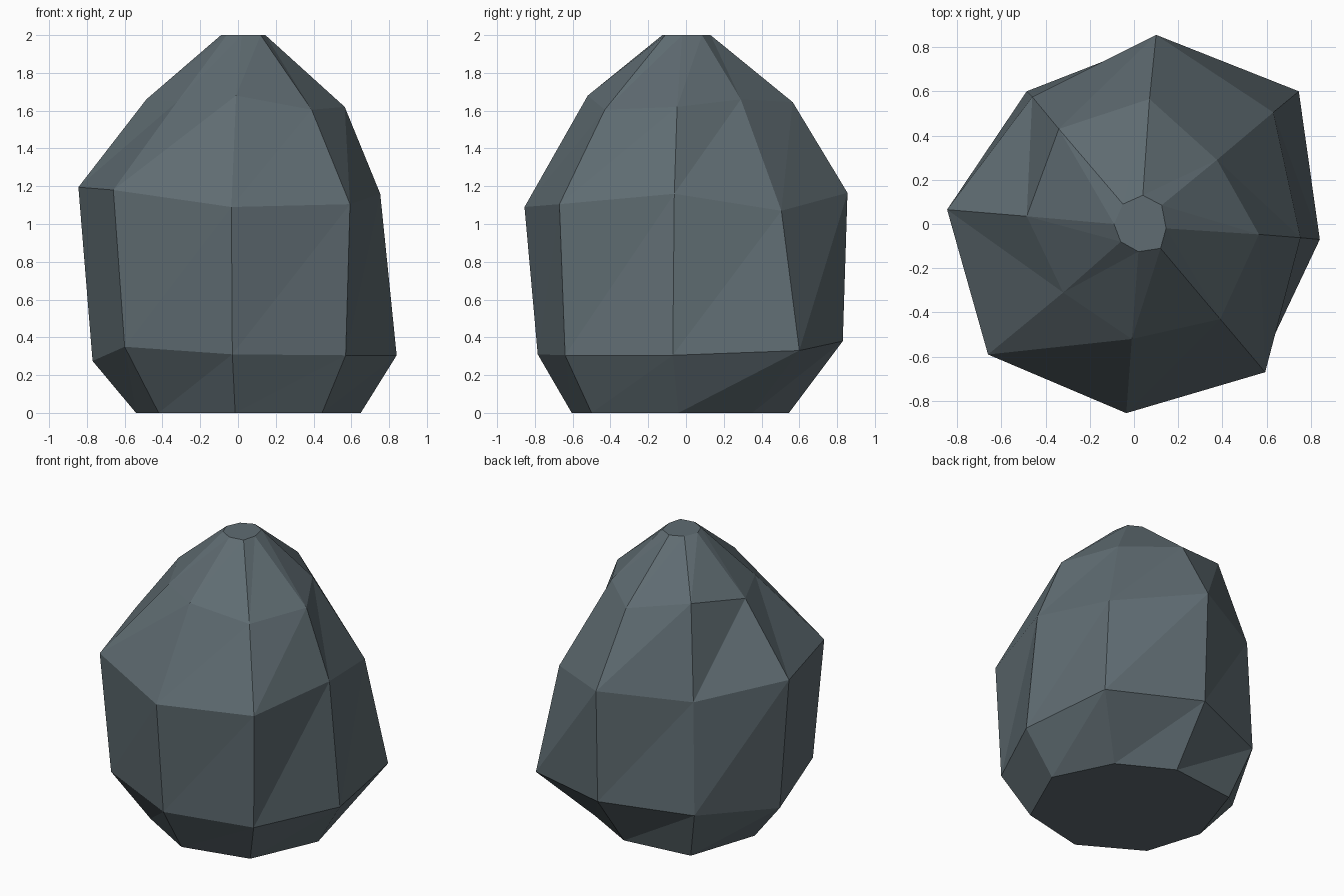
import bpy, bmesh

# Eight-sided rings, counterclockwise from the front corner
base = [(-.015, -.605), (.445, -.50), (.65, -.04), (.457, .35),
        (.10, .545), (-.38, .49), (-.54, .01), (-.42, -.37)]
lower = [(-.03, -.785, .31), (.57, -.64, .305), (.84, -.07, .305), (.745, .60, .33),
         (.105, .83, .38), (-.485, .60, .35), (-.77, .06, .275), (-.60, -.55, .35)]
shoulder = [(-.035, -.855, 1.09), (.593, -.67, 1.105), (.753, -.062, 1.16), (.63, .505, 1.07),
            (.10, .855, 1.165), (-.46, .575, 1.13), (-.845, .065, 1.195), (-.66, -.59, 1.18)]
upper = [(-.01, -.52, 1.68), (.39, -.43, 1.605), (.565, -.047, 1.62), (.375, .29, 1.66),
         (.07, .565, 1.645), (-.34, .43, 1.735), (-.485, .035, 1.66), (-.32, -.31, 1.65)]
tip = [(.02, -.125), (.12, -.11), (.145, -.02), (.125, .085),
       (.04, .13), (-.05, .09), (-.09, 0), (-.06, -.08)]

rings = [[(x, y, 0) for x, y in base], lower, shoulder, upper,
         [(x, y, 2) for x, y in tip]]

# Rock body: bands of triangles between rings, flat caps
bm = bmesh.new()
loops = [[bm.verts.new(p) for p in ring] for ring in rings]
for a, b in zip(loops, loops[1:]):
    for i in range(8):
        j = (i + 1) % 8
        bm.faces.new((a[i], a[j], b[j]))
        bm.faces.new((a[i], b[j], b[i]))
bm.faces.new(loops[0][::-1])
bm.faces.new(loops[-1])
mesh = bpy.data.meshes.new("rock")
bm.to_mesh(mesh)
bm.free()

# Slate grey stone
stone = bpy.data.materials.new("slate grey")
stone.diffuse_color = (.115, .15, .168, 1)
mesh.materials.append(stone)
rock = bpy.data.objects.new("rock", mesh)
bpy.context.collection.objects.link(rock)
